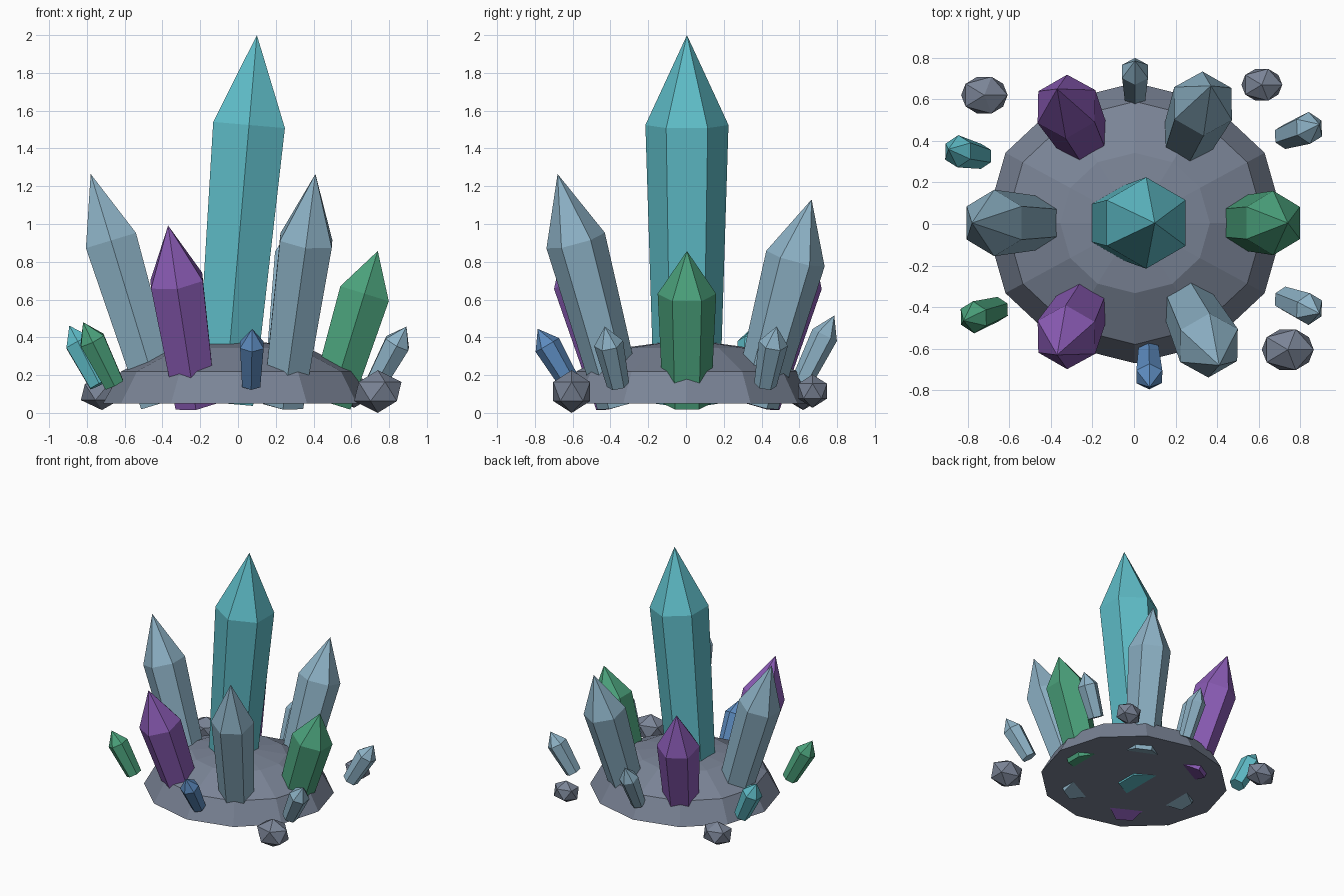
import bpy
import bmesh
import math
from mathutils import Vector, Matrix

cube = bpy.data.objects.get("Cube")
if cube:
    bpy.data.objects.remove(cube, do_unlink=True)


def material(name, rgb):
    mat = bpy.data.materials.new(name)
    mat.use_nodes = True
    colour = (*rgb, 1)
    mat.diffuse_color = colour
    bsdf = next(n for n in mat.node_tree.nodes if n.type == "BSDF_PRINCIPLED")
    bsdf.inputs["Base Color"].default_value = colour
    return mat


teal = material("teal crystal", (0.115, 0.51, 0.58))
pale = material("pale blue crystal", (0.27, 0.45, 0.57))
purple = material("purple crystal", (0.26, 0.107, 0.47))
green = material("green crystal", (0.07, 0.36, 0.2))
blue = material("blue crystal", (0.107, 0.255, 0.515))
stone = material("slate rock", (0.195, 0.23, 0.305))


def finish(name, bm, mat):
    bmesh.ops.recalc_face_normals(bm, faces=bm.faces)
    mesh = bpy.data.meshes.new(name)
    bm.to_mesh(mesh)
    bm.free()
    mesh.materials.append(mat)
    obj = bpy.data.objects.new(name, mesh)
    bpy.context.collection.objects.link(obj)
    return obj


def crystal(name, mat, base, tip, radius, shoulder=0.71, taper=0.77):
    """Six-sided prism flaring to a shoulder, then closing to a point."""
    base, tip = Vector(base), Vector(tip)
    axis = tip - base
    turn = Vector((0, 0, 1)).rotation_difference(axis)
    bm = bmesh.new()

    def ring(r, along):
        verts = []
        for i in range(6):
            a = math.pi / 2 + i * math.tau / 6
            offset = turn @ Vector((r * math.cos(a), r * math.sin(a), 0))
            verts.append(bm.verts.new(base + axis * along + offset))
        return verts

    low, high = ring(radius * taper, 0), ring(radius, shoulder)
    apex = bm.verts.new(tip)
    bm.faces.new(low)
    for i in range(6):
        j = (i + 1) % 6
        bm.faces.new((low[i], low[j], high[j], high[i]))
        bm.faces.new((high[i], high[j], apex))
    return finish(name, bm, mat)


def rock(name, centre, size):
    bm = bmesh.new()
    bmesh.ops.create_icosphere(
        bm, subdivisions=1, radius=1,
        matrix=Matrix.Translation(centre) @ Matrix.Diagonal((*size, 1)))
    return finish(name, bm, stone)


# Rock base: lower half of a faceted ball cut away, flat underside
bm = bmesh.new()
bmesh.ops.create_uvsphere(bm, u_segments=12, v_segments=6, radius=1)
bmesh.ops.bisect_plane(bm, geom=bm.verts[:] + bm.edges[:] + bm.faces[:], dist=0.001,
                       plane_co=(0, 0, 0), plane_no=(0, 0, 1), clear_inner=True)
bmesh.ops.holes_fill(bm, edges=[e for e in bm.edges if e.is_boundary], sides=0)
bm.transform(Matrix.Translation((0.005, 0.005, 0.05)) @ Matrix.Diagonal((0.72, 0.675, 0.34, 1)))
finish("rock_base", bm, stone)

# Large crystals
crystal("main_crystal", teal, (-0.07, 0.005, 0.05), (0.1, 0.005, 2.0), 0.22, 0.756, 0.79)
crystal("right_crystal", pale, (-0.41, 0.005, 0.05), (-0.78, 0.005, 1.265), 0.16)
crystal("front_left_crystal", pale, (0.24, -0.35, 0.05), (0.41, -0.68, 1.265), 0.16)
crystal("back_left_crystal", pale, (0.24, 0.37, 0.05), (0.37, 0.665, 1.13), 0.16)
crystal("left_crystal", green, (0.49, 0.005, 0.05), (0.74, 0.005, 0.857), 0.155, 0.72, 0.82)
for side, tag in ((-1, "front"), (1, "back")):
    crystal(tag + "_purple_crystal", purple, (-0.225, side * 0.365 + 0.01, 0.05),
            (-0.37, side * 0.64 + 0.01, 0.992), 0.16, 0.69, 0.78)

# Small shards around the rim
crystal("front_shard", blue, (0.07, -0.61, 0.15), (0.075, -0.785, 0.445), 0.072)
crystal("back_shard", pale, (0.005, 0.61, 0.16), (0.005, 0.785, 0.515), 0.072)
crystal("front_left_shard", pale, (0.725, -0.36, 0.15), (0.892, -0.43, 0.457), 0.078)
crystal("back_left_shard", pale, (0.725, 0.42, 0.15), (0.892, 0.48, 0.457), 0.078)
crystal("back_right_shard", teal, (-0.735, 0.325, 0.15), (-0.893, 0.36, 0.462), 0.078)
crystal("front_right_shard", green, (-0.655, -0.41, 0.15), (-0.82, -0.465, 0.48), 0.078)

# Loose rocks
rock("back_right_rock", (-0.72, 0.62, 0.11), (0.125, 0.104, 0.095))
rock("back_left_rock", (0.615, 0.67, 0.115), (0.11, 0.09, 0.088))
rock("front_left_rock", (0.74, -0.605, 0.113), (0.14, 0.115, 0.113))
